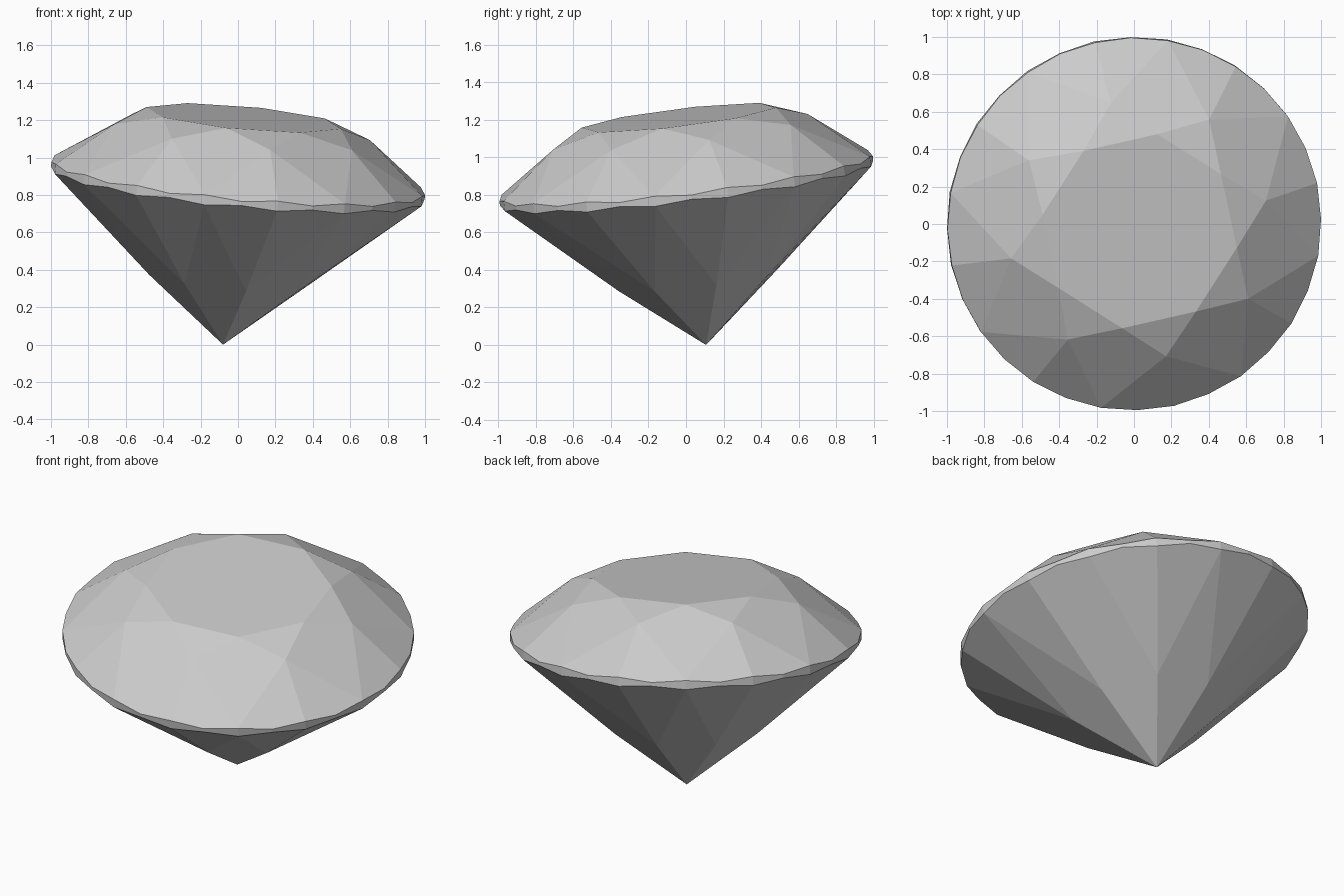
import bpy, bmesh
from math import cos, sin, radians
from mathutils import Vector, Matrix

cube = bpy.data.objects.get("Cube")
if cube:
    bpy.data.objects.remove(cube, do_unlink=True)

mat = bpy.data.materials.new("pale_grey")
mat.use_nodes = True
color = (0.6, 0.6, 0.6, 1)
mat.diffuse_color = color
mat.node_tree.nodes["Principled BSDF"].inputs["Base Color"].default_value = color

START = 12.5      # direction of the first star facet, in degrees
CULET = -0.885    # depth of the bottom point below the girdle
bm = bmesh.new()


def ring(count, radius, height, low=None, offset=0.0):
    """Ring of vertices; every second one can sit at another height."""
    verts = []
    for i in range(count):
        a = radians(START + offset + 360 * i / count)
        z = low if (low is not None and i % 2) else height
        verts.append(bm.verts.new((radius * cos(a), radius * sin(a), z)))
    return verts


# Rings from the table down to the culet
table = ring(8, 0.53, 0.341, offset=22.5)
star = ring(8, 0.70, 0.265)
girdle_top = ring(32, 1.003, 0.028, low=0.012)
girdle_low = ring(32, 1.003, -0.026, low=-0.010)
knots = ring(8, 0.438, CULET + 0.35)
culet = bm.verts.new((0, 0, CULET))

# Table
bm.faces.new(table)


def facets(inner, edge, i, tip):
    """Kite facet and the two girdle facets beside it."""
    a, b, g = inner[i], inner[(i + 1) % 8], 4 * i
    e = [edge[(g + k) % 32] for k in range(5)]
    bm.faces.new((tip, a, e[2], b))
    bm.faces.new((a, e[0], e[1], e[2]))
    bm.faces.new((b, e[2], e[3], e[4]))


for i in range(8):
    # Crown: star, kite and upper girdle facets
    bm.faces.new((table[i - 1], star[i], table[i]))
    facets(star, girdle_top, i, table[i])
    # Pavilion: main kites and lower girdle facets
    facets(knots, girdle_low, i, culet)

# Girdle band
for i in range(32):
    j = (i + 1) % 32
    bm.faces.new((girdle_top[i], girdle_low[i], girdle_low[j], girdle_top[j]))

bmesh.ops.recalc_face_normals(bm, faces=bm.faces)

# Lean the stone and rest its point on the ground
axis = Vector((0.08, -0.105, 0.875)).normalized()
tilt = Vector((0, 0, 1)).rotation_difference(axis).to_matrix().to_4x4()
lift = -(axis * CULET).z
bm.transform(Matrix.Translation((0, 0.002, lift)) @ tilt)

mesh = bpy.data.meshes.new("cut_gem")
bm.to_mesh(mesh)
bm.free()
mesh.materials.append(mat)
gem = bpy.data.objects.new("cut_gem", mesh)
bpy.context.collection.objects.link(gem)
